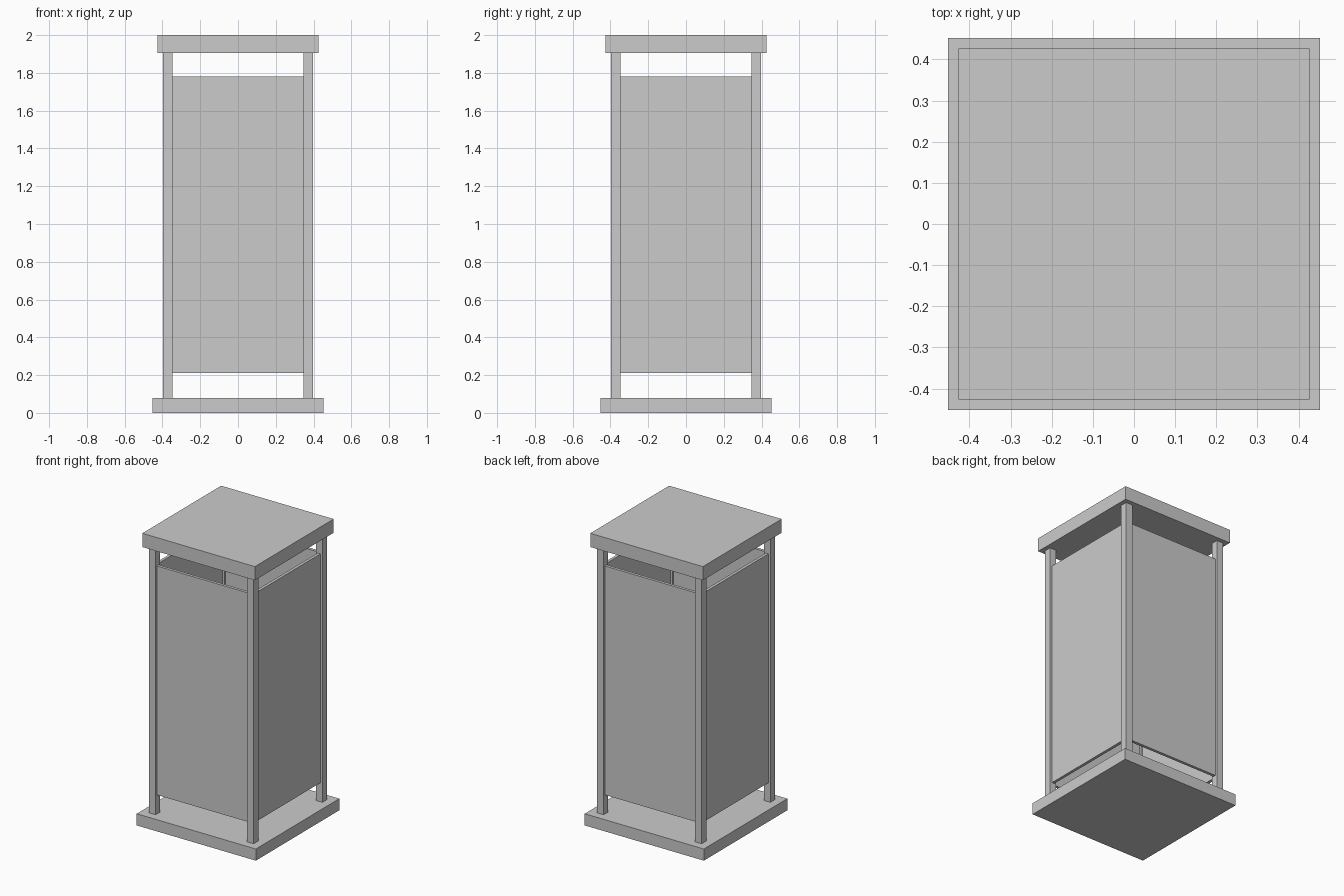
import bpy
from math import radians
from mathutils import Matrix

if "Cube" in bpy.data.objects:
    bpy.data.objects.remove(bpy.data.objects["Cube"])

grey = bpy.data.materials.new("light_grey")
grey.diffuse_color = (0.6, 0.6, 0.6, 1)
grey.use_nodes = True
grey.node_tree.nodes["Principled BSDF"].inputs["Base Color"].default_value = grey.diffuse_color


def box(name, center, size, turn=0):
    """Box placed at center, then swung around the vertical axis."""
    bpy.ops.mesh.primitive_cube_add(size=1)
    ob = bpy.context.object
    ob.name = name
    ob.data.transform(Matrix.Rotation(radians(turn), 4, 'Z')
                      @ Matrix.Translation(center)
                      @ Matrix.Diagonal((*size, 1)))
    ob.data.materials.append(grey)
    return ob


# Base slab and roof slab
box("base", (0, 0, 0.04), (0.904, 0.904, 0.08))
box("roof", (0, 0, 1.953), (0.854, 0.854, 0.094))

# Four corner posts and the four thin panels between them
for i, side in enumerate(("front", "right", "back", "left")):
    box(f"post_{side}", (0.372, -0.372, 0.993), (0.05, 0.05, 1.826), i * 90)
    box(f"panel_{side}", (0, -0.372, 0.995), (0.694, 0.02, 1.57), i * 90)
